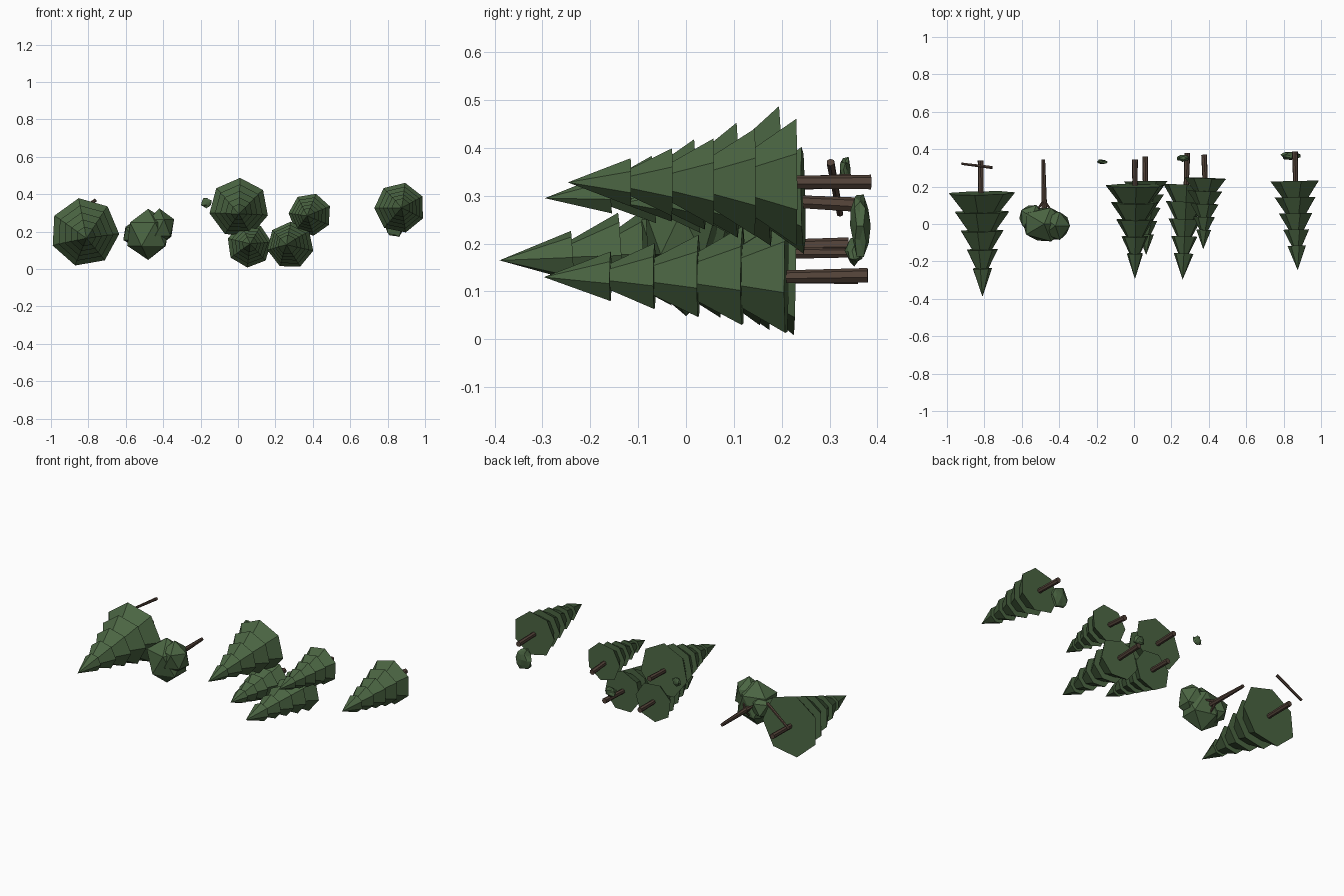
import bpy, bmesh, math, random
from mathutils import Vector, Matrix

cube = bpy.data.objects.get("Cube")
if cube:
    bpy.data.objects.remove(cube)
random.seed(4)


def make_material(name, rgb):
    mat = bpy.data.materials.new(name)
    mat.use_nodes = True
    mat.diffuse_color = (*rgb, 1)
    mat.node_tree.nodes["Principled BSDF"].inputs["Base Color"].default_value = (*rgb, 1)
    return mat


GREEN = make_material("foliage_green", (0.07, 0.13, 0.055))
BROWN = make_material("bark_brown", (0.085, 0.055, 0.04))


def finish(bm, name, mat):
    bmesh.ops.recalc_face_normals(bm, faces=bm.faces)
    mesh = bpy.data.meshes.new(name)
    bm.to_mesh(mesh)
    bm.free()
    mesh.materials.append(mat)
    obj = bpy.data.objects.new(name, mesh)
    bpy.context.collection.objects.link(obj)
    return obj


def add_cone(bm, start, end, r_start, r_end, sides, turn=0.0):
    """Cone between two points; turn is the angle of one corner seen from the front."""
    start, end = Vector(start), Vector(end)
    axis = end - start
    z = axis.normalized()
    ref = Vector((1, 0, 0)) if abs(z.x) < 0.8 else Vector((0, 1, 0))
    x = (ref - z * ref.dot(z)).normalized()
    y = z.cross(x)
    frame = Matrix((x, y, z)).transposed().to_4x4()
    frame.translation = (start + end) / 2
    # the y axis of the frame points down for trees lying along +y
    frame = frame @ Matrix.Rotation(-math.radians(turn), 4, 'Z')
    bmesh.ops.create_cone(bm, cap_ends=True, segments=sides, radius1=r_start,
                          radius2=r_end, depth=axis.length, matrix=frame)


def branch(name, start, end, r_start, r_end, sides=7):
    bm = bmesh.new()
    add_cone(bm, start, end, r_start, r_end, sides)
    finish(bm, name, BROWN)


def pine(name, apex, base, radius, tip, turn, trunk_end):
    """Five stacked seven-sided cones from apex to base, plus a trunk."""
    apex, base = Vector(apex), Vector(base)
    bm = bmesh.new()
    for i in range(5):
        t = i / 4
        along = 0.275 + 0.725 * t
        height = 0.275 + 0.125 * t
        add_cone(bm, apex.lerp(base, along), apex.lerp(base, along - height),
                 radius * (tip + (1 - tip) * t), 0, 7, 180 - turn)
    # put the cone corners at the wanted angle whichever way the axis runs
    finish(bm, name + "_foliage", GREEN)
    branch(name + "_trunk", trunk_end, apex.lerp(base, 0.8), 0.016, 0.013)


def clump(name, center, size, jitter, detail=1):
    """Lumpy squashed ball of leaves."""
    bm = bmesh.new()
    bmesh.ops.create_icosphere(bm, subdivisions=detail, radius=1)
    for v in bm.verts:
        v.co *= 1 + random.uniform(-jitter, jitter)
        v.co = Vector(center) + Vector(a * b for a, b in zip(v.co, size))
    finish(bm, name, GREEN)


# Felled pines, all pointing to the front
pine("large_pine", (-0.81, -0.39, 0.165), (-0.82, 0.165, 0.197), 0.185, 0.29, 87, (-0.82, 0.34, 0.197))
pine("middle_pine", (0.005, -0.295, 0.295), (0.005, 0.205, 0.328), 0.16, 0.28, 75, (0.005, 0.345, 0.33))
pine("low_pine", (0.065, -0.165, 0.135), (0.06, 0.228, 0.128), 0.12, 0.36, 98, (0.06, 0.36, 0.13))
pine("short_pine", (0.37, -0.135, 0.285), (0.385, 0.245, 0.292), 0.115, 0.36, 61, (0.375, 0.37, 0.28))
pine("front_pine", (0.26, -0.297, 0.13), (0.28, 0.21, 0.128), 0.126, 0.43, 76, (0.285, 0.38, 0.133))
pine("far_pine", (0.875, -0.247, 0.328), (0.865, 0.23, 0.328), 0.136, 0.38, 65, (0.86, 0.387, 0.328))

# Round tree: overlapping lumps with a thin trunk and forks
clump("round_tree_crown", (-0.48, 0.0, 0.185), (0.13, 0.105, 0.14), 0.05)
clump("round_tree_left_lump", (-0.42, -0.01, 0.22), (0.085, 0.085, 0.1), 0.06)
clump("round_tree_right_lump", (-0.545, 0.03, 0.19), (0.075, 0.08, 0.075), 0.06)
branch("round_tree_trunk", (-0.485, 0.345, 0.18), (-0.48, 0.08, 0.18), 0.01, 0.016)
for n, (dx, dz) in enumerate(((0.04, 0.02), (-0.04, 0.03), (0.0, -0.05))):
    branch(f"round_tree_fork_{n + 1}", (-0.481, 0.125, 0.18),
           (-0.481 + dx, 0.07, 0.18 + dz), 0.008, 0.005, 5)

# Loose stick across the large trunk
branch("loose_stick", (-0.76, 0.302, 0.37), (-0.92, 0.322, 0.262), 0.009, 0.007, 6)

# Small leafy clumps near the trunks
clump("small_clump", (-0.17, 0.333, 0.355), (0.028, 0.012, 0.026), 0.2, 2)
clump("middle_clump", (0.26, 0.352, 0.185), (0.036, 0.017, 0.03), 0.2, 2)
clump("far_clump", (0.838, 0.364, 0.237), (0.05, 0.021, 0.066), 0.18, 2)
